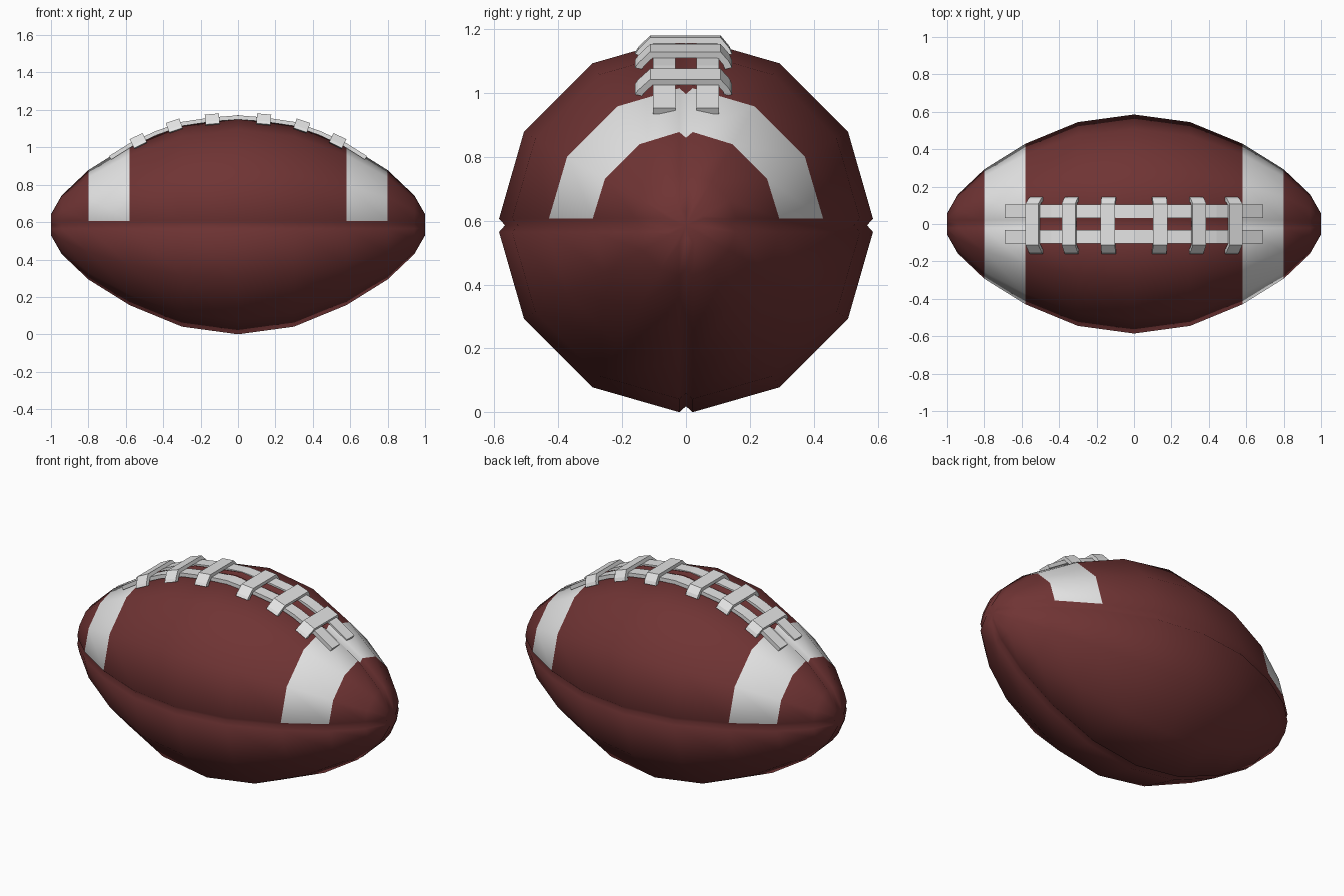
import bpy, bmesh, math
from mathutils import Vector

if "Cube" in bpy.data.objects:
    bpy.data.objects.remove(bpy.data.objects["Cube"])

CZ = 0.586   # height of the ball axis


def material(name, col):
    m = bpy.data.materials.new(name)
    m.diffuse_color = (*col, 1)
    m.use_nodes = True
    m.node_tree.nodes["Principled BSDF"].inputs["Base Color"].default_value = m.diffuse_color
    return m


leather = material("brown leather", (0.16, 0.034, 0.034))
white = material("white", (0.78, 0.78, 0.78))


def finish(bm, name, mats):
    bmesh.ops.recalc_face_normals(bm, faces=bm.faces[:])
    me = bpy.data.meshes.new(name)
    bm.to_mesh(me)
    bm.free()
    for m in mats:
        me.materials.append(m)
    ob = bpy.data.objects.new(name, me)
    bpy.context.collection.objects.link(ob)
    return ob


def cross_section(r):
    """Twelve-sided ring with a small V groove on each of the four seams."""
    w, d = 0.021, 0.019
    quarter = [(r - d, 0), (math.sqrt(r * r - w * w), w)]
    quarter += [(r * math.cos(a), r * math.sin(a)) for a in (math.pi / 6, math.pi / 3)]
    quarter += [(w, math.sqrt(r * r - w * w))]
    pts = []
    for q in range(4):
        c, s = ((1, 0), (0, 1), (-1, 0), (0, -1))[q]
        pts += [(c * y - s * z, s * y + c * z) for y, z in quarter]
    return pts


# Ball: rings along x, with painted stripes on the upper half
half = [(0, 0.586), (0.3, 0.545), (0.58, 0.43), (0.8, 0.293), (0.943, 0.158), (1.0, 0.06)]
stations = [(-x, r) for x, r in half[:0:-1]] + half
bm = bmesh.new()
rings = [[bm.verts.new((x, y, CZ + z)) for y, z in cross_section(r)] for x, r in stations]
n = len(rings[0])
for a, b in zip(rings, rings[1:]):
    for i in range(n):
        j = (i + 1) % n
        bm.faces.new((a[i], a[j], b[j], b[i]))
for ring, x in ((rings[0], -0.988), (rings[-1], 0.988)):
    pole = bm.verts.new((x, 0, CZ))
    for i in range(n):
        bm.faces.new((ring[i], ring[(i + 1) % n], pole))
for f in bm.faces:
    f.smooth = True
    c = f.calc_center_median()
    if 0.58 < abs(c.x) < 0.8 and min(v.co.z for v in f.verts) > CZ + 0.015:
        f.material_index = 1
finish(bm, "ball", [leather, white])


def sweep(sections, name):
    """Closed solid through a list of equal vertex loops."""
    bm = bmesh.new()
    loops = [[bm.verts.new(p) for p in s] for s in sections]
    k = len(loops[0])
    for a, b in zip(loops, loops[1:]):
        for i in range(k):
            bm.faces.new((a[i], a[(i + 1) % k], b[(i + 1) % k], b[i]))
    bm.faces.new(loops[0])
    bm.faces.new(loops[-1])
    return finish(bm, name, [white])


# Two long lace strips following the top of the ball
top = [(0, 1.171), (0.14, 1.16), (0.3, 1.136), (0.44, 1.087), (0.58, 1.022), (0.69, 0.953)]
path = [Vector((-x, 0, z)) for x, z in top[:0:-1]] + [Vector((x, 0, z)) for x, z in top]
for side, label in ((1, "back"), (-1, "front")):
    sections = []
    for i, p in enumerate(path):
        t = (path[min(i + 1, len(path) - 1)] - path[max(i - 1, 0)]).normalized()
        low = p - Vector((-t.z, 0, t.x)) * 0.022
        y0, y1 = side * 0.033, side * 0.104
        sections.append([(p.x, y0, p.z), (p.x, y1, p.z), (low.x, y1, low.z), (low.x, y0, low.z)])
    sweep(sections, "lace_strip_" + label)

# Six cross laces: bent bars tilted to the slope of the ball
outer = [(-0.16, -0.053), (-0.15, -0.038), (-0.112, 0), (0.108, 0), (0.136, -0.034), (0.144, -0.053)]
inner = [(-0.138, -0.058), (-0.130, -0.046), (-0.104, -0.02), (0.098, -0.02), (0.116, -0.042), (0.122, -0.058)]
for i, (bx, bz, deg) in enumerate(((0.14, 1.178, 5), (0.35, 1.142, 19), (0.545, 1.06, 26))):
    for side, label in ((1, "right"), (-1, "left")):
        a = math.radians(deg)
        t = Vector((side * math.cos(a), 0, -math.sin(a))) * 0.038
        up = Vector((side * math.sin(a), 0, math.cos(a)))
        c = Vector((side * bx, 0, bz))
        sections = []
        for (yo, ho), (yi, hi) in zip(outer, inner):
            po, pi = c + up * ho + Vector((0, yo, 0)), c + up * hi + Vector((0, yi, 0))
            sections.append([po - t, po + t, pi + t, pi - t])
        sweep(sections, f"cross_lace_{label}_{i + 1}")
